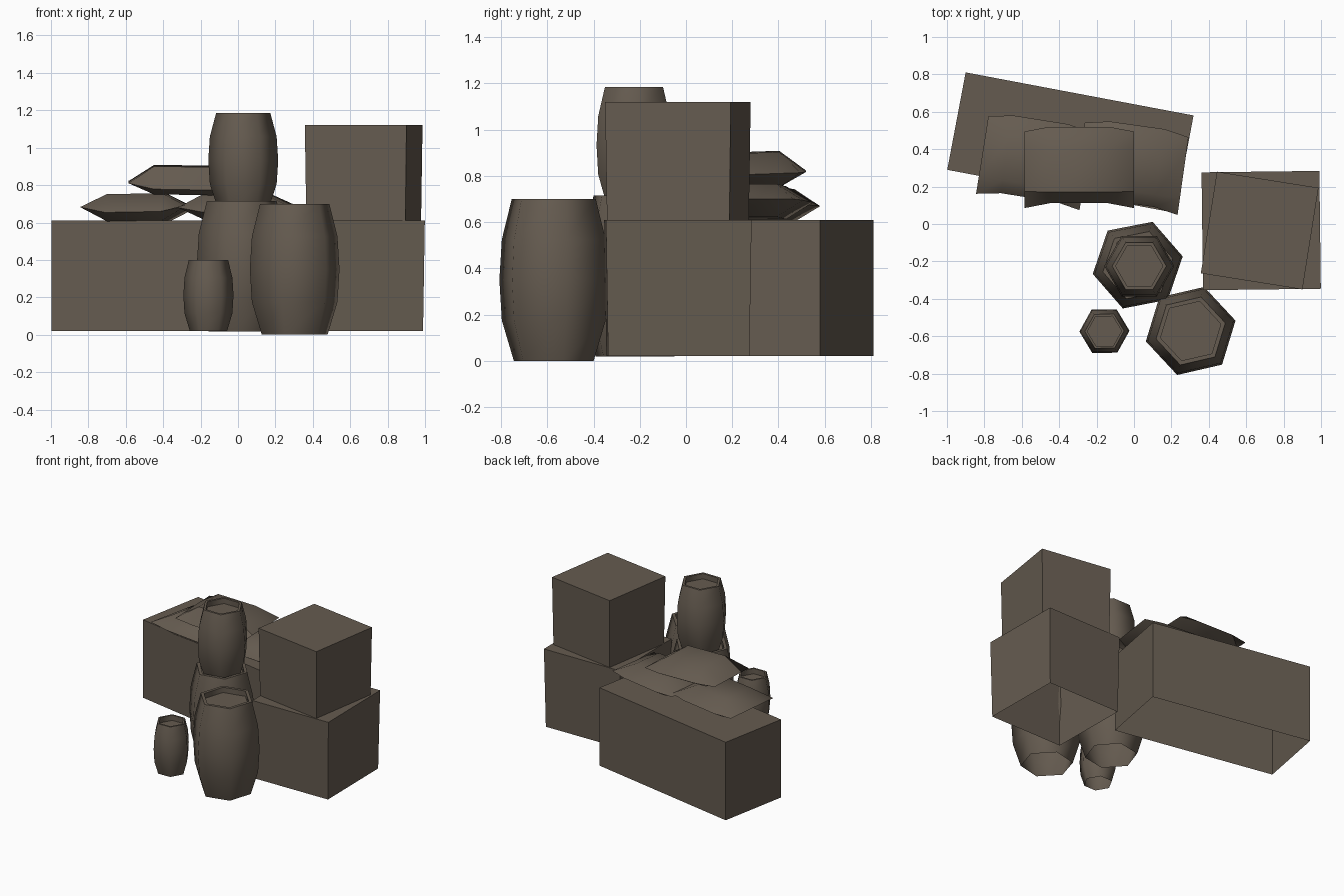
import bpy, bmesh
from math import radians, cos, sin, pi
from mathutils import Vector

cube = bpy.data.objects.get("Cube")
if cube:
    bpy.data.objects.remove(cube, do_unlink=True)

COLOUR = (0.13, 0.105, 0.08, 1)
mat = bpy.data.materials.new("weathered_brown")
mat.use_nodes = True
mat.diffuse_color = COLOUR
mat.node_tree.nodes["Principled BSDF"].inputs["Base Color"].default_value = COLOUR


def finish(bm, name, loc, rot=(0, 0, 0), smooth=None):
    """Turn a bmesh into a placed, coloured object."""
    mesh = bpy.data.meshes.new(name)
    bm.to_mesh(mesh)
    bm.free()
    mesh.materials.append(mat)
    obj = bpy.data.objects.new(name, mesh)
    bpy.context.collection.objects.link(obj)
    obj.location = loc
    obj.rotation_euler = [radians(a) for a in rot]
    if smooth:
        bpy.ops.object.select_all(action='DESELECT')
        obj.select_set(True)
        bpy.context.view_layer.objects.active = obj
        bpy.ops.object.shade_smooth_by_angle(angle=radians(smooth))


def crate(name, x, y, base, size, turn, taper=1.0):
    """Box open underneath, its foot scaled by taper."""
    bm = bmesh.new()
    bmesh.ops.create_cube(bm, size=1)
    bm.normal_update()
    floor = [f for f in bm.faces if f.normal.z < -0.5]
    bmesh.ops.delete(bm, geom=floor, context='FACES_ONLY')
    for v in bm.verts:
        k = taper if v.co.z < 0 else 1
        v.co = Vector((v.co.x * size[0] * k, v.co.y * size[1] * k, (v.co.z + 0.5) * size[2]))
    finish(bm, name, (x, y, base), (0, 0, turn))


def barrel(name, x, y, base, top, end_r, belly_r, turn):
    """Six-sided bulging barrel, open underneath, with a rim and a sunken lid."""
    bm = bmesh.new()
    h = top - base
    rim = end_r * 0.87
    shoulder = end_r + (belly_r - end_r) * 0.8
    profile = [(end_r * 0.95, 0), (shoulder, 0.25 * h), (belly_r, 0.5 * h),
               (shoulder, 0.75 * h), (end_r, h), (rim, h), (rim, h - 0.04)]
    rings = []
    for r, z in profile:
        rings.append([bm.verts.new((r * cos(i * pi / 3), r * sin(i * pi / 3), z))
                      for i in range(6)])
    for low, high in zip(rings, rings[1:]):
        for i in range(6):
            j = (i + 1) % 6
            bm.faces.new((low[i], low[j], high[j], high[i]))
    bm.faces.new(rings[-1])
    finish(bm, name, (x, y, base), (0, 0, turn), smooth=65)


def sack(name, loc, size, rot, up, down):
    """Pillow: two bulged grids joined along a sagging seam."""
    bm = bmesh.new()
    for bulge in (up, -down):
        verts = bmesh.ops.create_grid(bm, x_segments=3, y_segments=3, size=0.5)["verts"]
        for v in verts:
            mid_x, mid_y = abs(v.co.x) < 0.4, abs(v.co.y) < 0.4
            z = bulge if mid_x and mid_y else 0
            # spread the inner lines towards the seam
            if mid_x:
                v.co.x *= 1.6
            if mid_y:
                v.co.y *= 1.7
            # the long edges shift back, and the front one sags
            shift = 0
            if mid_x and not mid_y:
                shift = 0.025
                z = -0.03 if v.co.y < 0 else 0
            v.co = Vector((v.co.x * size[0], v.co.y * size[1] + shift, z))
    bmesh.ops.remove_doubles(bm, verts=bm.verts, dist=0.001)
    bmesh.ops.recalc_face_normals(bm, faces=bm.faces)
    finish(bm, name, loc, rot, smooth=40)


# Crates
crate("long_crate", -0.34, 0.435, 0.02, (1.24, 0.53, 0.59), -10.7)
crate("lower_crate", 0.68, -0.035, 0.02, (0.63, 0.63, 0.59), 0.7, 0.97)
crate("upper_crate", 0.672, -0.035, 0.61, (0.55, 0.55, 0.51), -9, 0.975)

# Barrels
barrel("large_barrel", 0.303, -0.572, 0.0, 0.70, 0.19, 0.246, 13)
barrel("stack_lower_barrel", 0.02, -0.22, 0.018, 0.715, 0.19, 0.245, 11)
barrel("stack_upper_barrel", 0.028, -0.225, 0.68, 1.185, 0.145, 0.187, 0)
barrel("small_barrel", -0.158, -0.573, 0.02, 0.40, 0.105, 0.134, 1)

# Sacks piled on the long crate
sack("left_sack", (-0.535, 0.325, 0.68), (0.56, 0.42, 1), (-2, -1, -9), 0.07, 0.075)
sack("right_sack", (-0.015, 0.295, 0.69), (0.56, 0.42, 1), (0, -2, -8), 0.07, 0.072)
sack("top_sack", (-0.293, 0.29, 0.812), (0.585, 0.41, 1), (2, 1, 0), 0.09, 0.06)
